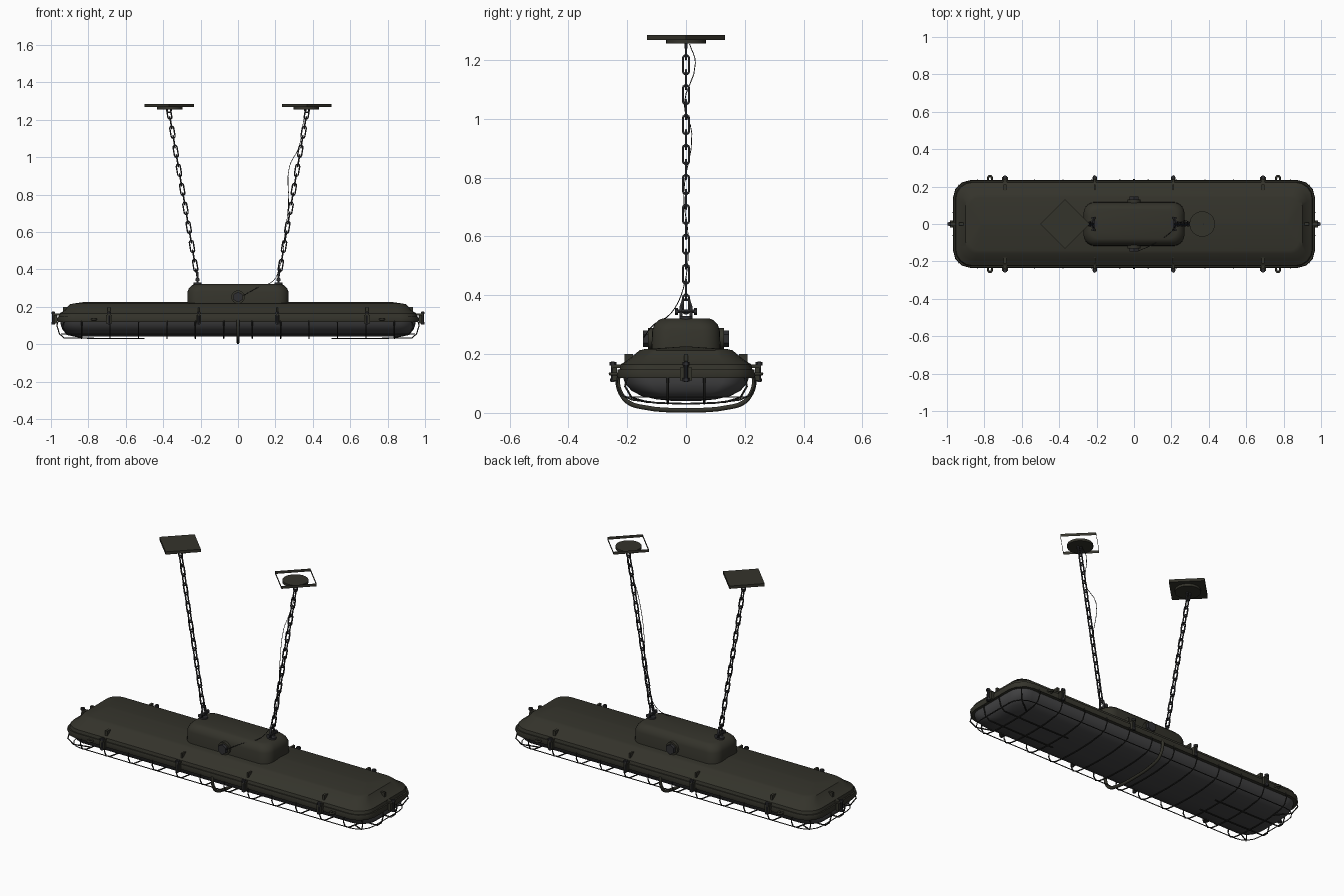
import bpy, bmesh
from math import pi, sin, cos, atan2
from mathutils import Matrix, Vector

cube = bpy.data.objects.get("Cube")
if cube:
    bpy.data.objects.remove(cube, do_unlink=True)


def material(name, rgb, rough=0.6):
    m = bpy.data.materials.new(name)
    m.use_nodes = True
    m.diffuse_color = (*rgb, 1)
    node = m.node_tree.nodes["Principled BSDF"]
    node.inputs["Base Color"].default_value = (*rgb, 1)
    node.inputs["Roughness"].default_value = rough
    return m


OLIVE = material("olive painted metal", (0.034, 0.033, 0.024))
GLASS = material("smoky glass", (0.06, 0.06, 0.062), 0.3)
STEEL = material("dark steel", (0.028, 0.028, 0.031))
WIRE = material("guard wire", (0.02, 0.02, 0.018))


def finish(name, mesh, mat, angle=0.6):
    ob = bpy.data.objects.new(name, mesh)
    bpy.context.collection.objects.link(ob)
    mesh.materials.clear()
    mesh.materials.append(mat)
    bpy.ops.object.select_all(action='DESELECT')
    ob.select_set(True)
    bpy.context.view_layer.objects.active = ob
    bpy.ops.object.shade_smooth_by_angle(angle=angle)
    return ob


def rounded_ring(hx, hy, r, z, steps):
    """Points of a rounded rectangle, counter-clockwise."""
    pts = []
    for q, (sx, sy) in enumerate([(1, 1), (-1, 1), (-1, -1), (1, -1)]):
        for i in range(steps + 1):
            a = (q + i / steps) * pi / 2
            pts.append((sx * (hx - r) + r * cos(a), sy * (hy - r) + r * sin(a), z))
    return pts


def loft(name, rings, mat, steps=5, cap_first=True, cap_last=True, angle=0.6):
    bm = bmesh.new()
    loops = [[bm.verts.new(p) for p in rounded_ring(*r, steps)] for r in rings]
    n = len(loops[0])
    for a, b in zip(loops, loops[1:]):
        for i in range(n):
            j = (i + 1) % n
            bm.faces.new((a[i], a[j], b[j], b[i]))
    if cap_first:
        bm.faces.new(loops[0][::-1])
    if cap_last:
        bm.faces.new(loops[-1])
    bmesh.ops.recalc_face_normals(bm, faces=bm.faces)
    mesh = bpy.data.meshes.new(name)
    bm.to_mesh(mesh)
    bm.free()
    return finish(name, mesh, mat, angle)


def tube(name, pts, radius, mat, closed=False, smooth=False):
    cu = bpy.data.curves.new(name, 'CURVE')
    cu.dimensions = '3D'
    cu.bevel_depth = radius
    cu.bevel_resolution = 1
    cu.use_fill_caps = True
    cu.resolution_u = 4
    if smooth:
        sp = cu.splines.new('BEZIER')
        sp.bezier_points.add(len(pts) - 1)
        for bp, p in zip(sp.bezier_points, pts):
            bp.co = p
            bp.handle_left_type = bp.handle_right_type = 'AUTO'
    else:
        sp = cu.splines.new('POLY')
        sp.points.add(len(pts) - 1)
        for pt, p in zip(sp.points, pts):
            pt.co = (*p, 1)
    sp.use_cyclic_u = closed
    tmp = bpy.data.objects.new(name + "_curve", cu)
    mesh = bpy.data.meshes.new_from_object(tmp)
    bpy.data.objects.remove(tmp)
    return finish(name, mesh, mat, 1.2)


def box(name, centre, size, mat):
    bm = bmesh.new()
    bmesh.ops.create_cube(bm, size=1, matrix=Matrix.Translation(centre) @ Matrix.Diagonal((*size, 1)))
    mesh = bpy.data.meshes.new(name)
    bm.to_mesh(mesh)
    bm.free()
    return finish(name, mesh, mat)


def cylinder(name, centre, r, depth, mat, axis='Z', sides=20, caps=True, r2=None):
    turn = {'X': Matrix.Rotation(pi / 2, 4, 'Y'), 'Y': Matrix.Rotation(pi / 2, 4, 'X'),
            'Z': Matrix.Identity(4)}[axis]
    bm = bmesh.new()
    bmesh.ops.create_cone(bm, cap_ends=caps, segments=sides, radius1=r, radius2=r2 or r, depth=depth,
                          matrix=Matrix.Translation(centre) @ turn)
    mesh = bpy.data.meshes.new(name)
    bm.to_mesh(mesh)
    bm.free()
    return finish(name, mesh, mat)


# Housing shell, clamping rim and glass bowl
loft("housing_shell", [(.957, .226, .09, .146), (.953, .222, .09, .165), (.925, .195, .075, .182),
                       (.9, .158, .06, .213), (.88, .14, .05, .217), (.82, .006, .005, .226)], OLIVE, 4)
loft("clamping_rim", [(.945, .21, .085, .118), (.965, .232, .095, .118), (.968, .235, .095, .132),
                      (.965, .232, .095, .148), (.94, .21, .085, .148)], OLIVE, 3, False, False)
loft("glass_bowl", [(.95, .214, .085, .12), (.947, .207, .085, .1), (.937, .185, .085, .075),
                    (.92, .15, .085, .057), (.89, .1, .075, .046), (.85, .05, .045, .041)],
     GLASS, 6, False, True, 1.0)

# Junction box with cable glands on both sides
loft("junction_box", [(.27, .118, .06, .205), (.27, .115, .06, .28), (.262, .108, .06, .3),
                      (.245, .092, .055, .316), (.23, .08, .05, .321)], OLIVE, 6)
for s, side in ((-1, "front"), (1, "back")):
    cylinder(f"gland_collar_{side}", (0, s * .12, .252), .036, .02, OLIVE, 'Y', 16)
    cylinder(f"gland_nut_{side}", (0, s * .133, .252), .028, .026, STEEL, 'Y', 6)

# Side clamps: arm, bolt and head, larger at the outer pair
for s, side in ((-1, "front"), (1, "back")):
    for x, w in ((-.69, .02), (-.21, .014), (.21, .014), (.69, .02)):
        tag = f"{side}_{'left' if x > 0 else 'right'}_{abs(x):.1f}"
        box(f"clamp_arm_{tag}", (x, s * .222, .158), (w, .066, .012), OLIVE)
        box(f"clamp_jaw_{tag}", (x, s * .242, .133), (w * 1.6, .016, .044), OLIVE)
        cylinder(f"clamp_bolt_{tag}", (x, s * .249, .14), .006, .07, STEEL, 'Z', 8)
        cylinder(f"clamp_nut_{tag}", (x, s * .249, .167), .012, .012, STEEL, 'Z', 6)
        cylinder(f"clamp_foot_{tag}", (x, s * .249, .112), .01, .01, STEEL, 'Z', 6)
        box(f"clamp_lug_{tag}", (x, s * .195, .185), (w * .7, .03, .03), OLIVE)
    for x in (-.77, .77):
        ring = [(x + .011 * cos(a * pi / 5), s * (.238 + .021 * sin(a * pi / 5)), .133) for a in range(10)]
        tube(f"hinge_ring_{side}_{'left' if x > 0 else 'right'}", ring, .006, OLIVE, True)

# End clamps
for s, side in ((-1, "right"), (1, "left")):
    box(f"end_clamp_arm_{side}", (s * .955, 0, .158), (.066, .022, .012), OLIVE)
    box(f"end_clamp_jaw_{side}", (s * .975, 0, .133), (.016, .04, .044), OLIVE)
    cylinder(f"end_clamp_bolt_{side}", (s * .988, 0, .14), .006, .07, STEEL, 'Z', 8)
    for z in (.112, .167):
        cylinder(f"end_clamp_nut_{side}_{z}", (s * .988, 0, z), .012, .012, STEEL, 'Z', 6)
    box(f"end_clamp_lug_{side}", (s * .92, 0, .185), (.03, .014, .03), OLIVE)

# Wire guard: cross ribs, end loops and long rails
half_rib = [(.232, .125), (.236, .095), (.22, .062), (.185, .045), (.1, .034)]
rib = [(-y, z) for y, z in half_rib] + [(0, .031)] + half_rib[::-1]
for k in range(12):
    x = -.836 + .152 * k
    tube(f"guard_rib_{k}", [(x, y, z) for y, z in rib], .0035, WIRE)
for sx in (-1, 1):
    for y in (-.062, .062):
        path = [(.957, .145), (.968, .1), (.955, .055), (.93, .034), (.75, .031), (.5, .031)]
        tube(f"guard_end_loop_{sx}_{y}", [(sx * x, y, z) for x, z in path], .0035, WIRE)
    for sy in (-1, 1):
        path = [(.93, .2, .125), (.937, .207, .09), (.915, .185, .052), (.836, .13, .036)]
        tube(f"guard_corner_{sx}_{sy}", [(sx * x, sy * y, z) for x, y, z in path], .0035, WIRE)
loop = rounded_ring(.945, .205, .09, .054, 4)
tube("guard_perimeter_wire", loop, .0025, WIRE, True)

# Thick hoop across the middle
half_hoop = [(.23, .13), (.232, .1), (.218, .06), (.195, .035), (.15, .02)]
hoop = [(-y, z) for y, z in half_hoop] + [(0, .009)] + half_hoop[::-1]
tube("middle_hoop", [(0, y, z) for y, z in hoop], .009, OLIVE, smooth=True)

# Chains with shackles below and ceiling plates above
outline = []
for sign, start in ((1, 0), (-1, pi)):
    for i in range(6):
        a = start + i * pi / 5
        outline.append((0, .0105 * cos(a), sign * .022 + .0105 * sin(a)))
link_mesh = None
for s, side in ((-1, "right"), (1, "left")):
    low, high = Vector((s * .22, 0, .37)), Vector((s * .368, 0, 1.235))
    lean = atan2(high.x - low.x, high.z - low.z)
    for i in range(18):
        if link_mesh is None:
            ob = tube(f"chain_link_{side}_{i}", outline, .0042, STEEL, True)
            link_mesh = ob.data
        else:
            ob = bpy.data.objects.new(f"chain_link_{side}_{i}", link_mesh)
            bpy.context.collection.objects.link(ob)
        ob.matrix_world = (Matrix.Translation(low.lerp(high, i / 17)) @ Matrix.Rotation(lean, 4, 'Y')
                           @ Matrix.Rotation(i * pi / 2, 4, 'Z'))
    x = s * .217
    cylinder(f"shackle_base_{side}", (x, 0, .323), .022, .012, STEEL, 'Z', 12)
    shackle = [(x, y, z) for y, z in ((-.017, .325), (-.017, .36), (-.01, .385), (.01, .385),
                                      (.017, .36), (.017, .325))]
    tube(f"shackle_bow_{side}", shackle, .006, STEEL)
    cylinder(f"shackle_pin_{side}", (x, 0, .345), .006, .07, STEEL, 'Y', 8)
    for y in (-.033, .033):
        cylinder(f"shackle_nut_{side}_{y}", (x, y, .345), .012, .01, STEEL, 'Y', 6)
    # The left plate is an open frame around its disc
    cylinder(f"ceiling_plate_{side}", (s * .368, 0, 1.277), .132, .016, OLIVE, 'Z', 4, s < 0)
    cylinder(f"ceiling_disc_{side}", (s * .365, 0, 1.263), .068, .014, OLIVE, 'Z', 28)
    eye = [(s * .368 + .011 * cos(a * pi / 5), 0, 1.25 + .011 * sin(a * pi / 5)) for a in range(10)]
    tube(f"ceiling_eye_{side}", eye, .0045, STEEL, True)

# Thin supply cable trailing up the left chain
cable = [(.02, -.145, .255), (.1, -.11, .3), (.19, -.05, .34), (.225, -.01, .42), (.25, .008, .58),
         (.27, -.008, .75), (.275, .02, .95), (.325, -.006, 1.05), (.35, .032, 1.19), (.365, .012, 1.255)]
tube("supply_cable", cable, .0016, WIRE, smooth=True)
